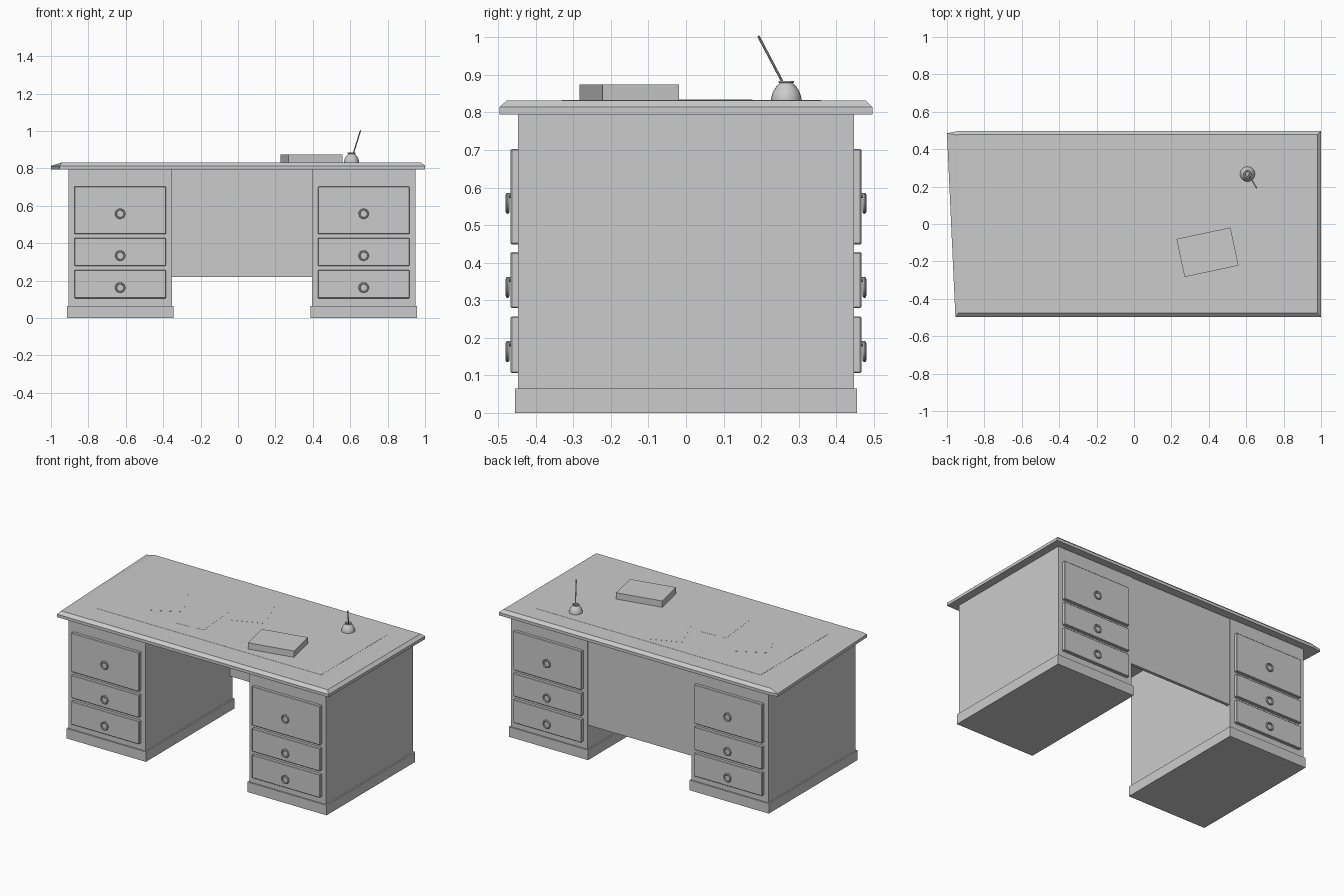
import bpy, bmesh, math
from mathutils import Vector

if "Cube" in bpy.data.objects:
    bpy.data.objects.remove(bpy.data.objects["Cube"])

CX = 0.021          # centre line of the pedestals
TOP = 0.832         # desk surface height


def mesh_object(name, verts, faces):
    me = bpy.data.meshes.new(name)
    me.from_pydata(verts, [], faces)
    bm = bmesh.new()
    bm.from_mesh(me)
    bmesh.ops.recalc_face_normals(bm, faces=bm.faces)
    bm.to_mesh(me)
    bm.free()
    ob = bpy.data.objects.new(name, me)
    bpy.context.collection.objects.link(ob)
    return ob


def loft(name, rings):
    """Closed solid through rings of equal point count."""
    n = len(rings[0])
    verts = [p for r in rings for p in r]
    faces = [list(range(n)), list(range((len(rings) - 1) * n, len(rings) * n))]
    for k in range(len(rings) - 1):
        for i in range(n):
            j = (i + 1) % n
            faces.append([k * n + i, k * n + j, (k + 1) * n + j, (k + 1) * n + i])
    return mesh_object(name, verts, faces)


def box(name, center, size, angle=0, bevel=0):
    bpy.ops.mesh.primitive_cube_add(size=1, location=center, rotation=(0, 0, angle))
    ob = bpy.context.object
    ob.name = name
    ob.scale = size
    bpy.ops.object.transform_apply(location=False, rotation=False, scale=True)
    if bevel:
        m = ob.modifiers.new("bevel", "BEVEL")
        m.width, m.segments = bevel, 1
    return ob


def rod(name, a, b, radius, sides=8):
    a, b = Vector(a), Vector(b)
    bpy.ops.mesh.primitive_cylinder_add(vertices=sides, radius=radius,
                                        depth=(b - a).length, location=(a + b) / 2)
    ob = bpy.context.object
    ob.name = name
    ob.rotation_euler = (b - a).to_track_quat("Z", "Y").to_euler()
    bpy.ops.object.shade_smooth_by_angle()


# Desktop with bevelled upper rim and flared back left corner
outer = [(-0.955, -0.497), (1, -0.497), (1, 0.497), (-0.94, 0.497), (-1, 0.485)]
inner = [(-0.94, -0.477), (0.98, -0.477), (0.98, 0.478), (-0.935, 0.478), (-0.94, 0.475)]
loft("desktop", [[(x, y, 0.795) for x, y in outer],
                 [(x, y, 0.814) for x, y in outer],
                 [(x, y, TOP) for x, y in inner]])

# Pedestals with plinths, drawers front and back, and ring pulls
drawers = [(0.106, 0.257, 0.163), (0.279, 0.428, 0.334), (0.449, 0.703, 0.558)]
for side, sx in (("left", -1), ("right", 1)):
    px = CX + sx * 0.651
    box(side + "_pedestal", (px, 0, 0.43), (0.553, 0.894, 0.73))
    box(side + "_plinth", (px, 0, 0.0325), (0.571, 0.912, 0.065))
    for face, sy in (("front", -1), ("back", 1)):
        for i, (z0, z1, zk) in enumerate(drawers):
            tag = f"{side}_{face}_{i + 1}"
            box("drawer_" + tag, (px, sy * 0.452, (z0 + z1) / 2),
                (0.49, 0.03, z1 - z0), bevel=0.003)
            bpy.ops.mesh.primitive_torus_add(
                major_radius=0.023, minor_radius=0.005, major_segments=16,
                minor_segments=8, location=(px, sy * 0.475, zk),
                rotation=(math.pi / 2, 0, 0))
            bpy.context.object.name = "ring_pull_" + tag
            bpy.ops.object.shade_smooth_by_angle()
            rod("pull_mount_" + tag, (px, sy * 0.46, zk + 0.021),
                (px, sy * 0.478, zk + 0.021), 0.007)

# Modesty panel between the pedestals, near the back
box("modesty_panel", (CX, 0.432, 0.5075), (0.752, 0.02, 0.575))

# Writing mat and loose papers
box("writing_mat", (0.02, 0.015, TOP + 0.0005), (1.62, 0.69, 0.001))
for i, (x, y, deg) in enumerate([(-0.5, 0, 28), (-0.21, -0.08, 5), (0, 0.16, 22)]):
    box(f"paper_{i + 1}", (x, y, TOP + 0.0016 + i * 0.0004),
        (0.21, 0.29, 0.0006), math.radians(deg))

# Book
box("book", (0.393, -0.151, 0.853), (0.295, 0.208, 0.042), math.radians(12))

# Inkwell turned from a profile
ix, iy = 0.607, 0.267
profile = [(0.040, 0.832), (0.040, 0.840), (0.036, 0.853), (0.029, 0.866),
           (0.018, 0.878), (0.021, 0.880), (0.021, 0.884), (0.014, 0.884), (0.012, 0.868)]
N = 20
loft("inkwell", [[(ix + r * math.cos(t), iy + r * math.sin(t), z)
                  for t in (2 * math.pi * k / N for k in range(N))]
                 for r, z in profile])
bpy.ops.object.select_all(action="DESELECT")
well = bpy.data.objects["inkwell"]
well.select_set(True)
bpy.context.view_layer.objects.active = well
bpy.ops.object.shade_smooth_by_angle()

# Pen leaning in the inkwell
rod("pen", (0.611, 0.267, 0.862), (0.655, 0.193, 1.003), 0.0035)
